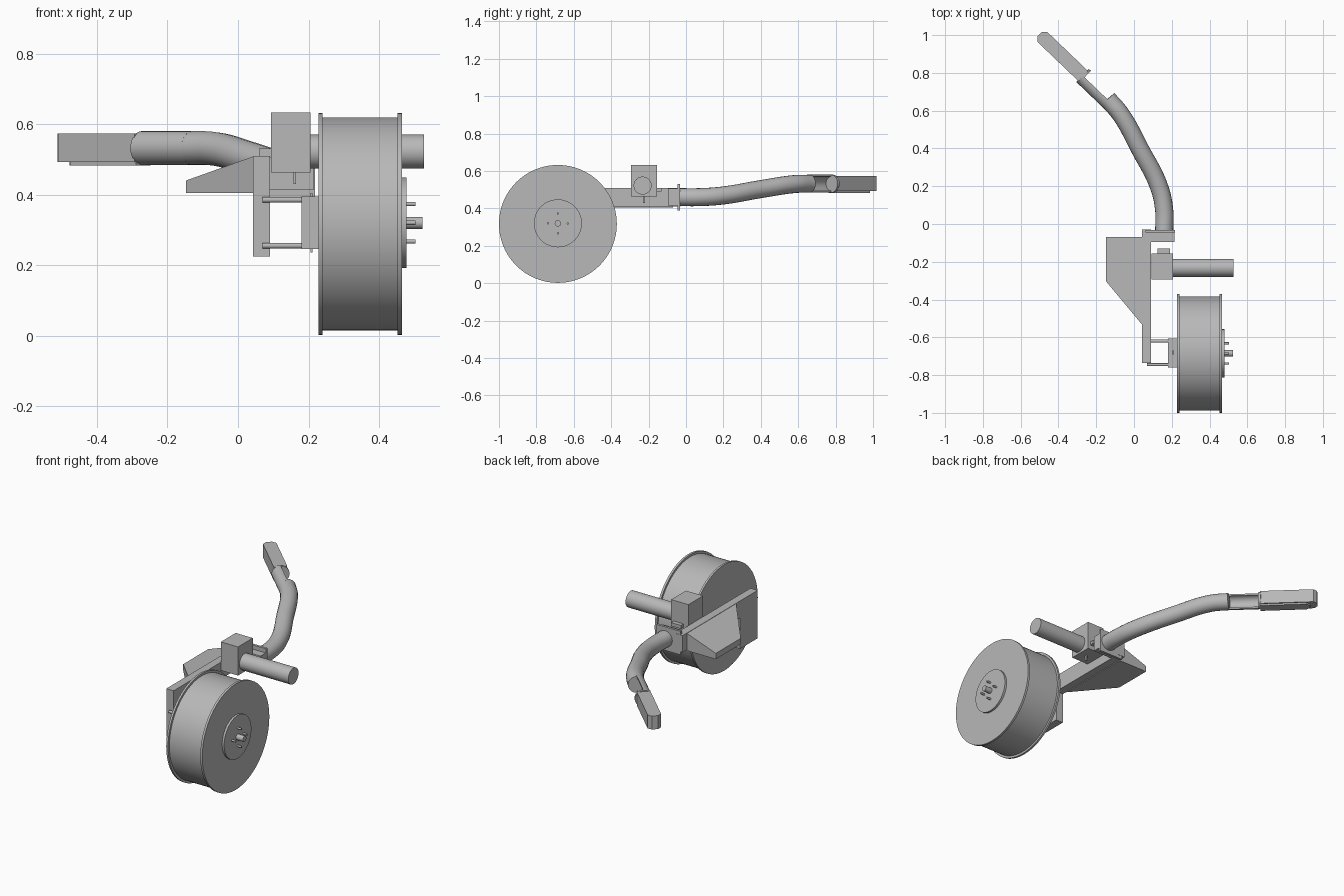
import bpy, bmesh
from math import cos, sin, pi
from mathutils import Vector, Matrix

if "Cube" in bpy.data.objects:
    bpy.data.objects.remove(bpy.data.objects["Cube"], do_unlink=True)

grey = bpy.data.materials.new("plain grey")
grey.use_nodes = True
COLOR = (0.48, 0.48, 0.48, 1)
grey.diffuse_color = COLOR
grey.node_tree.nodes["Principled BSDF"].inputs["Base Color"].default_value = COLOR


def finish(name, bm, smooth=False):
    bmesh.ops.recalc_face_normals(bm, faces=bm.faces)
    mesh = bpy.data.meshes.new(name)
    bm.to_mesh(mesh)
    bm.free()
    mesh.materials.append(grey)
    ob = bpy.data.objects.new(name, mesh)
    bpy.context.collection.objects.link(ob)
    if smooth:
        bpy.ops.object.select_all(action='DESELECT')
        ob.select_set(True)
        bpy.context.view_layer.objects.active = ob
        bpy.ops.object.shade_smooth_by_angle(angle=0.6)
    return ob


def box(name, x, y, z):
    """Box from (low, high) pairs."""
    bm = bmesh.new()
    bmesh.ops.create_cube(bm, size=1)
    for v in bm.verts:
        for i, (lo, hi) in enumerate((x, y, z)):
            v.co[i] = lo if v.co[i] < 0 else hi
    return finish(name, bm)


def rod(name, x, y, z, r, sides=32):
    """Cylinder along x."""
    bm = bmesh.new()
    m = Matrix.Translation(((x[0] + x[1]) / 2, y, z)) @ Matrix.Rotation(pi / 2, 4, 'Y')
    bmesh.ops.create_cone(bm, cap_ends=True, segments=sides, radius1=r, radius2=r,
                          depth=x[1] - x[0], matrix=m)
    return finish(name, bm, True)


def prism(name, points, place, smooth=False):
    """Join two copies of a profile; place(u, v, t) gives positions at t = 0 and 1."""
    bm = bmesh.new()
    ends = [[bm.verts.new(place(u, v, t)) for u, v in points] for t in (0, 1)]
    n = len(points)
    for ring in ends:
        bm.faces.new(ring)
    for i in range(n):
        j = (i + 1) % n
        bm.faces.new((ends[0][i], ends[0][j], ends[1][j], ends[1][i]))
    return finish(name, bm, smooth)


# Wheel: drum, two flanges, hub with centre stub and four studs
WY, WZ = -0.685, 0.317
rod("wheel_drum", (0.23, 0.46), WY, WZ, 0.302, 96)
rod("wheel_inner_flange", (0.228, 0.24), WY, WZ, 0.315, 96)
rod("wheel_outer_flange", (0.452, 0.465), WY, WZ, 0.315, 96)
rod("hub_disc", (0.46, 0.478), WY, WZ + 0.003, 0.128, 64)
rod("hub_stub", (0.47, 0.523), WY, WZ + 0.003, 0.017, 24)
for i in range(4):
    a = i * pi / 2
    rod("hub_stud", (0.47, 0.503), WY + 0.053 * cos(a), WZ + 0.003 + 0.053 * sin(a), 0.006, 16)

# Frame: L-shaped side plate, wheel mount and spacer rods
side = [(-0.735, 0.225), (-0.735, 0.51), (-0.03, 0.51), (-0.03, 0.41),
        (-0.57, 0.41), (-0.57, 0.225)]
prism("side_plate", side, lambda u, v, t: (0.043 + 0.048 * t, u, v))
box("wheel_mount", (0.18, 0.23), (-0.76, -0.605), (0.245, 0.395))
box("mount_strip", (0.205, 0.212), (-0.69, -0.67), (0.235, 0.405))
for y in (-0.62, -0.745):
    for z in (0.255, 0.385):
        rod("spacer_rod", (0.07, 0.19), y, z, 0.008, 16)

# Tapered bracket on the outer side of the plate, with a sloping top
plan = [(-0.147, -0.07), (0.045, -0.07), (0.045, -0.535), (-0.147, -0.305)]
prism("side_bracket", plan,
      lambda u, v, t: (u, v, 0.405 + t * (0.035 + 0.068 * (u + 0.147) / 0.19)))

# Motor box with its rod, knob and small pin
box("motor_box", (0.093, 0.206), (-0.294, -0.155), (0.463, 0.633))
rod("motor_rod", (0.2, 0.527), -0.232, 0.522, 0.048, 48)
box("motor_knob", (0.125, 0.19), (-0.156, -0.13), (0.49, 0.51))
box("motor_pin", (0.157, 0.165), (-0.23, -0.22), (0.43, 0.47))

# Tube mount
box("tube_block", (0.08, 0.215), (-0.095, -0.04), (0.415, 0.505))
box("tube_flange", (0.06, 0.218), (-0.046, -0.032), (0.39, 0.53))

# Bent tube
path = [(0.16, -0.04, 0.46), (0.16, 0.07, 0.46), (0.135, 0.19, 0.468), (0.03, 0.4, 0.503),
        (-0.07, 0.58, 0.53), (-0.14, 0.662, 0.532)]
curve = bpy.data.curves.new("tube_path", 'CURVE')
curve.dimensions = '3D'
curve.bevel_depth = 0.048
curve.bevel_resolution = 8
curve.use_fill_caps = True
spline = curve.splines.new('BEZIER')
spline.bezier_points.add(len(path) - 1)
for p, co in zip(spline.bezier_points, path):
    p.co = co
    p.handle_left_type = p.handle_right_type = 'AUTO'
curve_ob = bpy.data.objects.new("tube_path", curve)
bpy.context.collection.objects.link(curve_ob)
bpy.context.view_layer.update()
bm = bmesh.new()
bm.from_mesh(curve_ob.to_mesh())
curve_ob.to_mesh_clear()
bpy.data.objects.remove(curve_ob)
finish("bent_tube", bm, True)

# Frame of the handle: along the arm, and across it
along = Vector((-0.72, 0.69, 0)).normalized()
across = Vector((along.y, -along.x, 0))
start = Vector((-0.135, 0.655, 0.532))


def arm(lo, hi):
    return lambda u, v, t: start + across * u + Vector((0, 0, v)) + along * (lo + (hi - lo) * t)


# Open trough at the tube end, closed by a short collar
N = 16
arc = [pi / 2 + pi * i / N for i in range(N + 1)]
trough = [(0.048 * cos(a), 0.048 * sin(a)) for a in arc]
trough += [(0.038 * cos(a), 0.038 * sin(a)) for a in reversed(arc)]
prism("tube_trough", trough, arm(-0.01, 0.185), True)
collar = [(0.048 * cos(2 * pi * i / 32), 0.048 * sin(2 * pi * i / 32)) for i in range(32)]
prism("trough_collar", collar, arm(0.175, 0.19), True)

# Handle grip with chamfered end, and a lower strip


def grip(name, end, z_low, z_high, half):
    c = 0.02
    outline = [(-half, 0.185), (half, 0.185), (half, end - c), (half - c, end),
               (c - half, end), (-half, end - c)]
    prism(name, outline,
          lambda u, v, t: start + across * u + along * v
          + Vector((0, 0, z_low + (z_high - z_low) * t - start.z)))


grip("handle_grip", 0.505, 0.493, 0.573, 0.037)
grip("handle_lower_strip", 0.465, 0.483, 0.5, 0.03)
